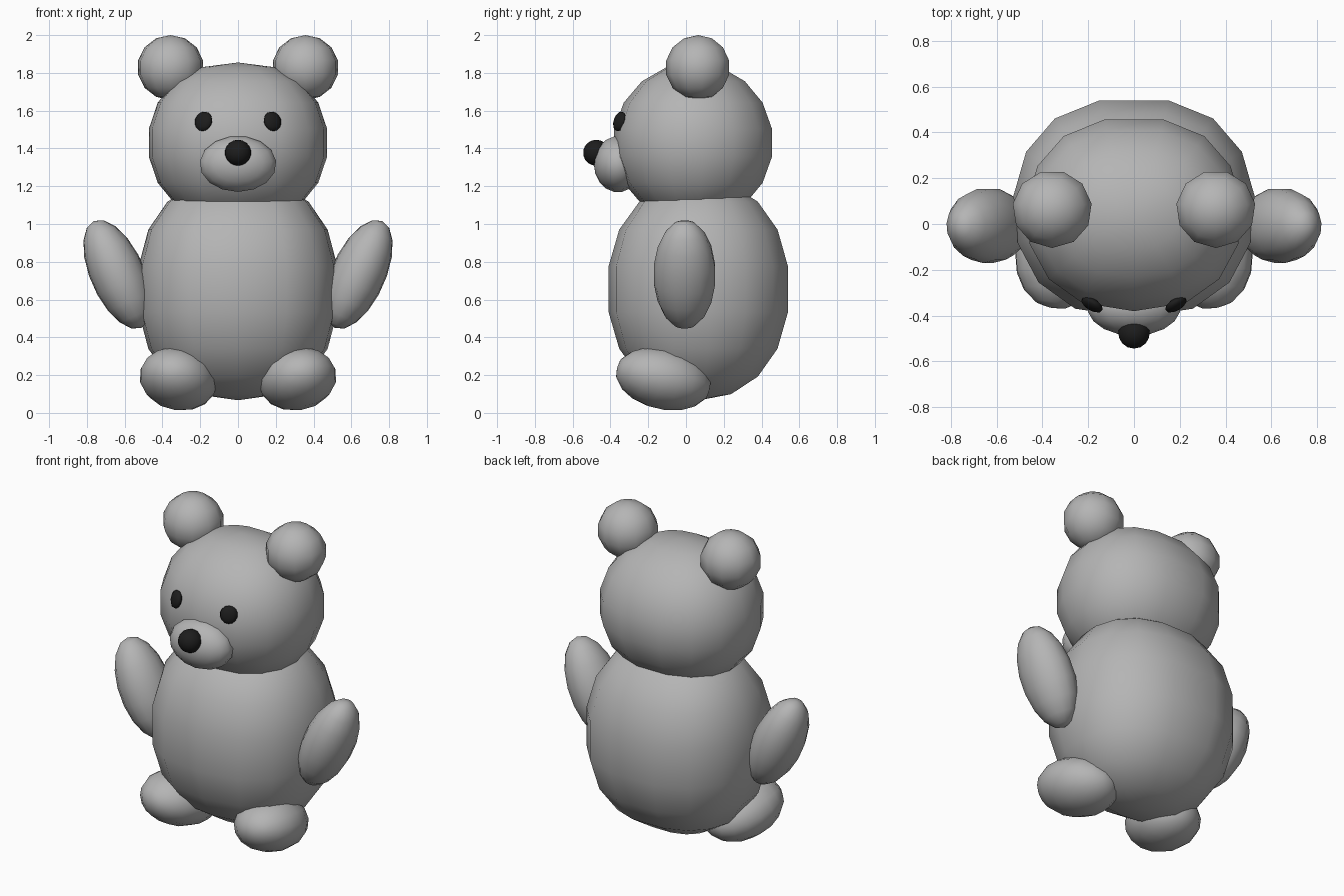
import bpy, bmesh
from math import radians, copysign
from mathutils import Matrix, Euler, Vector

cube = bpy.data.objects.get("Cube")
if cube:
    bpy.data.objects.remove(cube)


def material(name, value):
    m = bpy.data.materials.new(name)
    m.use_nodes = True
    colour = (value, value, value, 1)
    m.diffuse_color = colour
    m.node_tree.nodes["Principled BSDF"].inputs["Base Color"].default_value = colour
    return m


grey = material("soft_grey", 0.46)
black = material("black", 0.012)


def ellipsoid(name, mat, centre, radii, angles=(0, 0, 0), segments=15, rings=9,
              pole="Z", plump=(1, 1, 1), flip=False):
    """Smooth low-poly ellipsoid; plump exponents below 1 make it boxier."""
    bm = bmesh.new()
    bmesh.ops.create_uvsphere(bm, u_segments=segments, v_segments=rings, radius=1)
    align = Matrix.Rotation(radians(180), 4, "Z")
    if pole == "Y":
        align = Matrix.Rotation(radians(90), 4, "X") @ align
    bmesh.ops.transform(bm, matrix=align, verts=bm.verts)
    for v in bm.verts:
        v.co = Vector([copysign(abs(c) ** p, c) if abs(c) > 1e-4 else 0
                       for c, p in zip(v.co, plump)])
    turned = Euler([radians(a) for a in angles]).to_matrix().to_4x4()
    shape = turned @ Matrix.Diagonal((*radii, 1))
    if flip:
        shape = Matrix.Diagonal((-1, 1, 1, 1)) @ shape
        centre = (-centre[0], centre[1], centre[2])
    bmesh.ops.transform(bm, matrix=shape, verts=bm.verts)
    bmesh.ops.recalc_face_normals(bm, faces=bm.faces)
    mesh = bpy.data.meshes.new(name)
    bm.to_mesh(mesh)
    bm.free()
    mesh.materials.append(mat)
    mesh.shade_smooth()
    obj = bpy.data.objects.new(name, mesh)
    obj.location = Vector(centre)
    bpy.context.collection.objects.link(obj)


# Torso and head
ellipsoid("body", grey, (0, 0.07, 0.655), (0.535, 0.487, 0.588), plump=(0.8, 0.97, 0.9))
ellipsoid("head", grey, (0, 0.042, 1.43), (0.48, 0.429, 0.425), plump=(0.82, 1, 1))

# Muzzle and nose
ellipsoid("muzzle", grey, (0, -0.36, 1.318), (0.206, 0.128, 0.15), pole="Y")
ellipsoid("nose", black, (0, -0.475, 1.377), (0.07, 0.07, 0.069))

# Paired parts, built on the left and mirrored to the right
for side, flip in (("left", False), ("right", True)):
    ellipsoid(side + "_ear", grey, (0.357, 0.065, 1.828), (0.178, 0.174, 0.172),
              segments=11, rings=7, flip=flip)
    ellipsoid(side + "_eye", black, (0.183, -0.352, 1.543), (0.052, 0.024, 0.053),
              (-15, 0, 30), segments=11, rings=7, flip=flip)
    ellipsoid(side + "_arm", grey, (0.637, -0.007, 0.733), (0.145, 0.166, 0.31),
              (0, 24, 0), flip=flip)
    ellipsoid(side + "_leg", grey, (0.315, -0.12, 0.18), (0.206, 0.257, 0.163),
              (-13, -6, 13), pole="Y", flip=flip)
